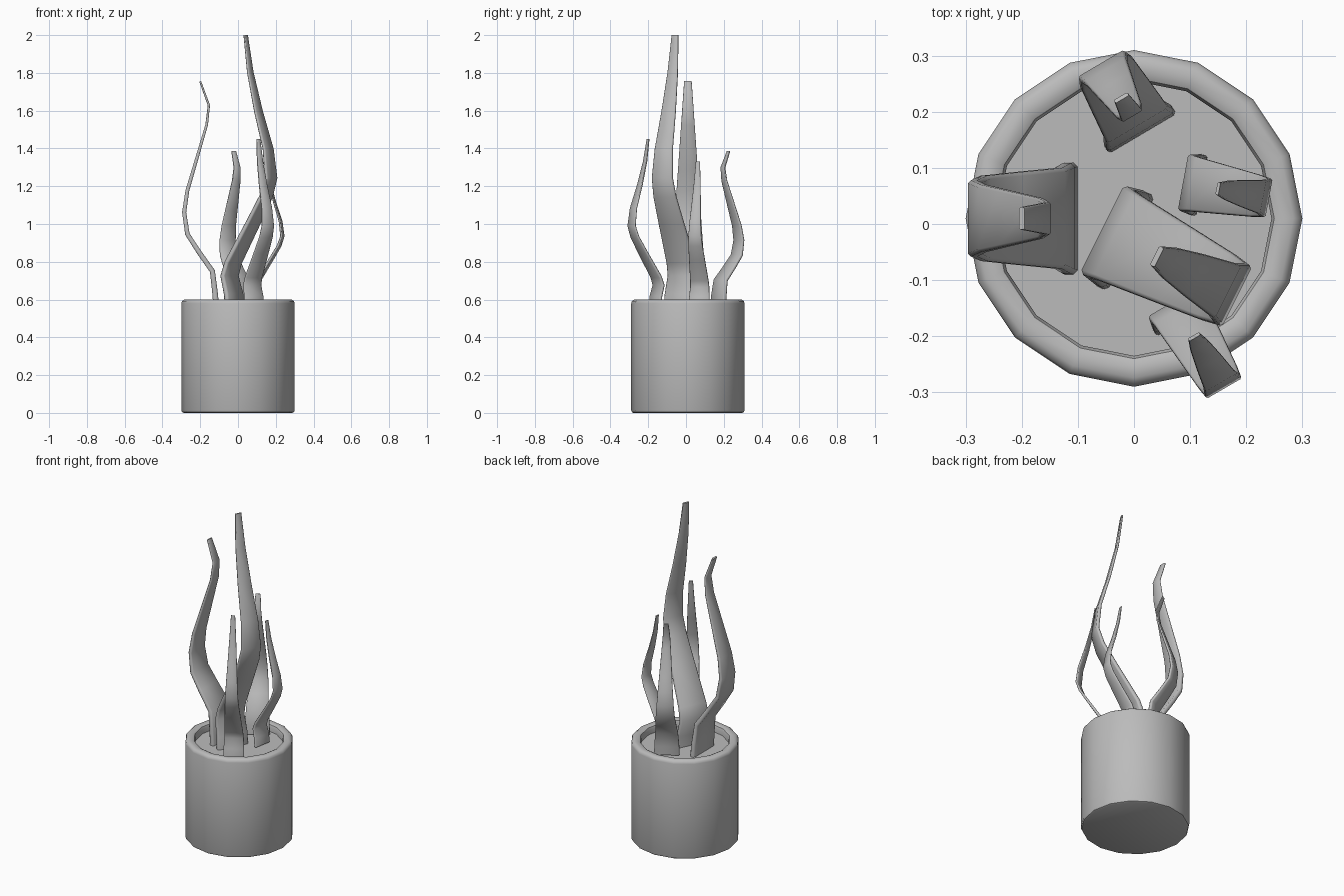
import bpy, bmesh, math
from mathutils import Vector

cube = bpy.data.objects.get("Cube")
if cube:
    bpy.data.objects.remove(cube, do_unlink=True)

grey = bpy.data.materials.new("plain_grey")
grey.use_nodes = True
colour = (0.5, 0.5, 0.5, 1)
grey.diffuse_color = colour
grey.node_tree.nodes["Principled BSDF"].inputs["Base Color"].default_value = colour


def make_object(name, rings, cap_start=True, cap_end=True, angle=40):
    """Skin a list of equal point rings into one mesh object."""
    bm = bmesh.new()
    loops = [[bm.verts.new(p) for p in ring] for ring in rings]
    for low, high in zip(loops, loops[1:]):
        for i in range(len(low)):
            j = (i + 1) % len(low)
            bm.faces.new((low[i], low[j], high[j], high[i]))
    if cap_start:
        bm.faces.new(loops[0][::-1])
    if cap_end:
        bm.faces.new(loops[-1])
    bmesh.ops.recalc_face_normals(bm, faces=bm.faces)
    mesh = bpy.data.meshes.new(name)
    bm.to_mesh(mesh)
    bm.free()
    obj = bpy.data.objects.new(name, mesh)
    bpy.context.collection.objects.link(obj)
    mesh.materials.append(grey)
    bpy.ops.object.select_all(action='DESELECT')
    obj.select_set(True)
    bpy.context.view_layer.objects.active = obj
    bpy.ops.object.shade_smooth_by_angle(angle=math.radians(angle))
    return obj


SIDES = 16
POT_Y = 0.01


def circle(radius, z):
    steps = [2 * math.pi * i / SIDES for i in range(SIDES)]
    return [Vector((radius * math.cos(a), POT_Y + radius * math.sin(a), z)) for a in steps]


# Pot with rounded rim, closed by the soil inside
pot_profile = [(0.288, 0), (0.296, 0.004), (0.3, 0.014), (0.3, 0.58), (0.296, 0.592),
               (0.284, 0.6), (0.262, 0.6), (0.25, 0.594), (0.245, 0.582), (0.245, 0.54)]
make_object("pot", [circle(r, z) for r, z in pot_profile], cap_end=False)
make_object("soil", [circle(0.246, 0.54), circle(0.246, 0.555)])

# Leaf curves: height fraction and sideways swing fraction
swept = [(-0.05, 0.13), (0.02, 0.1), (0.09, 0), (0.14, 0.09), (0.29, 0.57), (0.39, 0.88),
         (0.46, 1), (0.57, 0.93), (0.71, 0.7), (0.86, 0.5), (1, 0.39)]
hooked = [(-0.05, 0), (0.02, 0.03), (0.13, 0.12), (0.22, 0.55), (0.3, 0.9), (0.4, 1),
          (0.5, 0.9), (0.6, 0.7), (0.8, 0.3), (0.89, 0.23), (1, 0.5)]


def leaf(name, curve, base, swing, height, width):
    """Tapered flat blade with chamfered edges, swinging out along one direction."""
    out = Vector((*swing, 0))
    side = Vector((-out.y, out.x, 0)).normalized()
    path = [Vector((*base, 0.6 + t * height)) + out * s for t, s in curve]
    rings = []
    for i, centre in enumerate(path):
        t = max(curve[i][0], 0)
        tangent = path[min(i + 1, len(path) - 1)] - path[max(i - 1, 0)]
        if i == 0:
            tangent = Vector((0, 0, 1))
        normal = side.cross(tangent).normalized()
        w = width * (1 - 0.8 * t) / 2
        d = width * (0.15 - 0.1 * t) / 2
        c = d * 0.5
        section = [(w, d - c), (w - c, d), (c - w, d), (-w, d - c),
                   (-w, c - d), (c - w, -d), (w - c, -d), (w, c - d)]
        rings.append([centre + side * u + normal * v for u, v in section])
    make_object(name, rings, angle=50)


leaf("tall_leaf", swept, (-0.045, -0.015), (0.22, -0.11), 1.4, 0.19)
leaf("right_leaf", hooked, (-0.115, 0.01), (-0.17, 0), 1.155, 0.2)
leaf("left_leaf", swept, (0.095, 0.073), (0.14, -0.026), 0.73, 0.11)
leaf("front_leaf", swept, (0.075, -0.145), (0.083, -0.143), 0.85, 0.115)
leaf("back_leaf", hooked, (0.01, 0.17), (-0.065, 0.11), 0.785, 0.14)
